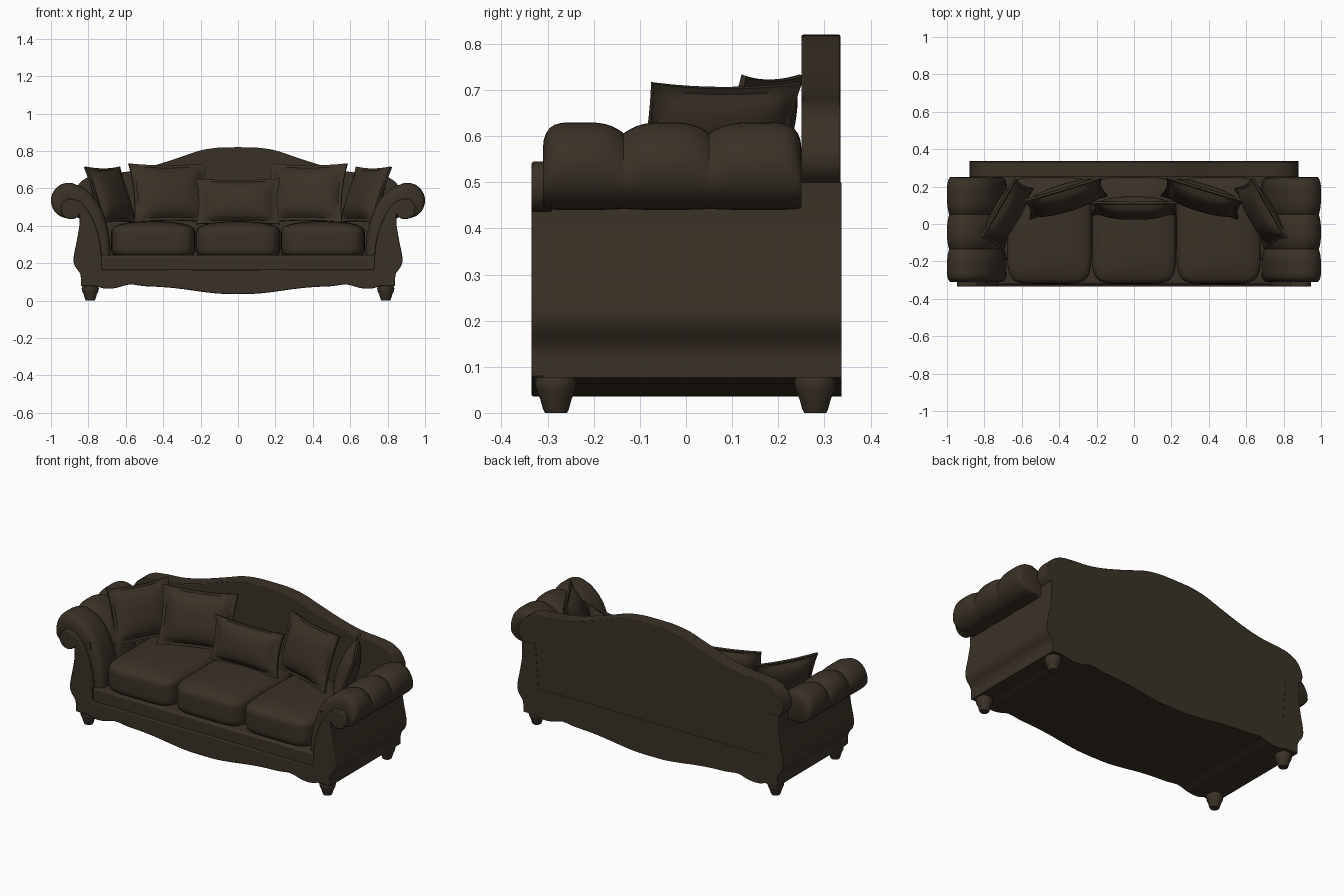
import bpy, bmesh, math
from mathutils import Vector, Matrix

cube = bpy.data.objects.get("Cube")
if cube:
    bpy.data.objects.remove(cube, do_unlink=True)

COLOUR = (0.042, 0.031, 0.020, 1)
leather = bpy.data.materials.new("dark brown leather")
leather.use_nodes = True
leather.diffuse_color = COLOUR
bsdf = leather.node_tree.nodes["Principled BSDF"]
bsdf.inputs["Base Color"].default_value = COLOUR
bsdf.inputs["Roughness"].default_value = 0.7


def finish(name, bm, bevel=0, angle=35):
    bmesh.ops.recalc_face_normals(bm, faces=bm.faces)
    mesh = bpy.data.meshes.new(name)
    bm.to_mesh(mesh)
    bm.free()
    mesh.materials.append(leather)
    ob = bpy.data.objects.new(name, mesh)
    bpy.context.collection.objects.link(ob)
    if bevel:
        mod = ob.modifiers.new("soft edge", 'BEVEL')
        mod.width, mod.segments, mod.limit_method = bevel, 2, 'ANGLE'
        mod.angle_limit = math.radians(50)
    bpy.ops.object.select_all(action='DESELECT')
    ob.select_set(True)
    bpy.context.view_layer.objects.active = ob
    bpy.ops.object.shade_smooth_by_angle(angle=math.radians(angle))
    return ob


def curve(pts, steps=4):
    """Smooth open curve through the points."""
    p = [Vector(q) for q in pts]
    p = [2 * p[0] - p[1]] + p + [2 * p[-1] - p[-2]]
    out = []
    for a, b, c, d in zip(p, p[1:], p[2:], p[3:]):
        for i in range(steps):
            t = i / steps
            out.append(0.5 * (2 * b + (c - a) * t + (2 * a - 5 * b + 4 * c - d) * t ** 2
                              + (3 * b - a - 3 * c + d) * t ** 3))
    return out + [p[-2]]


def arc(cx, cz, r, start, end, n):
    angles = [math.radians(start + (end - start) * i / n) for i in range(n + 1)]
    return [Vector((cx + r * math.cos(a), cz + r * math.sin(a))) for a in angles]


def mirrored(half):
    """Close a half outline that starts and ends on the centre line."""
    half = [Vector(p) for p in half]
    return half + [Vector((-p.x, p.y)) for p in reversed(half) if p.x > 1e-4]


def loft(name, sections, **kw):
    """Skin a list of (y, outline) sections and cap both ends."""
    bm = bmesh.new()
    rings = [[bm.verts.new((p.x, y, p.y)) for p in outline] for y, outline in sections]
    n = len(rings[0])
    for a, b in zip(rings, rings[1:]):
        for i in range(n):
            bm.faces.new((a[i], a[(i + 1) % n], b[(i + 1) % n], b[i]))
    bm.faces.new(rings[0])
    bm.faces.new(rings[-1])
    return finish(name, bm, **kw)


def slab(name, outline, y0, y1, **kw):
    return loft(name, [(y0, outline), (y1, outline)], **kw)


# Scalloped apron and swelling side, shared by carcass and front frame
apron = curve([(0, .035), (.1, .037), (.2, .048), (.3, .062), (.4, .072), (.5, .077),
               (.58, .086), (.65, .068), (.71, .064), (.76, .077)], 3)
side = curve([(.84, .077), (.843, .14), (.872, .185), (.879, .23), (.862, .32), (.848, .4)])

carcass = apron + side + [(.85, .5), (.76, .5), (.74, .24), (0, .24)]
slab("carcass", mirrored(carcass), -.31, .337)

scroll = arc(.893, .49, .055, 215, 460, 16)
inner = curve([(.84, .53), (.79, .46), (.752, .37), (.732, .27), (.73, .165)])
slab("front_frame", mirrored(apron + side + scroll + inner + [(0, .165)]),
     -.335, -.29, bevel=.006)

# Seat rail behind the frame, with a rounded top
slab("seat_rail", mirrored([(0, .13), (.735, .13), (.735, .243), (0, .243)]),
     -.325, -.2, bevel=.012)

# Serpentine back
crest = curve([(0, .82), (.1, .818), (.2, .803), (.3, .77), (.4, .737), (.5, .708), (.6, .688),
               (.7, .68), (.78, .668), (.84, .635), (.873, .58), (.872, .53), (.835, .49)])
slab("back_panel", mirrored(crest + [Vector((.82, .2)), Vector((0, .2))]), .25, .335, bevel=.004)

# Padded rolled arms in three lobes
pad = curve([(.68, .1), (.683, .3), (.70, .4), (.73, .49), (.775, .56), (.83, .607)], 3)
pad += arc(.905, .535, .095, 100, -110, 20) + [Vector((.84, .44)), Vector((.81, .38)), Vector((.79, .1))]
count = len(pad)
normals = []
for i in range(count):
    t = (pad[(i + 1) % count] - pad[i - 1]).normalized()
    normals.append(Vector((-t.y, t.x)))


def inset_pad(depth):
    ring = []
    for p, n in zip(pad, normals):
        weight = min(1, max(.1, .6 + n.y))
        ring.append(p - n * depth * weight)
    return ring


seams = [-.31, -.135, .05, .25]
sections = []
for k in range(3):
    mid, half = (seams[k] + seams[k + 1]) / 2, (seams[k + 1] - seams[k]) / 2
    for j in range(0 if k == 0 else 1, 17):
        t = -math.cos(math.pi * j / 16)
        outer_end = (k == 0 and t < 0) or (k == 2 and t > 0)
        depth = .055 * (1 - math.sqrt(max(0, 1 - abs(t) ** 5))) if outer_end else .024 * abs(t) ** 3
        sections.append((mid + half * t, inset_pad(depth)))
for s, label in ((1, "left"), (-1, "right")):
    loft(label + "_arm_pad",
         [(y, [Vector((p.x * s, p.y)) for p in ring]) for y, ring in sections], angle=50)


# Plump seat cushions with a crowned top
def seat_cushion(name, centre, half):
    bm = bmesh.new()
    bmesh.ops.create_cube(bm, size=2)
    bmesh.ops.subdivide_edges(bm, edges=bm.edges, cuts=15, use_grid_fill=True)
    for v in bm.verts:
        p = v.co
        p /= sum(abs(c) ** 6 for c in p) ** (1 / 6)
        if p.z > 0:
            p.z *= .78 + .22 * (1 - p.x ** 2) * (1 - p.y ** 4)
        v.co = Vector(a + b * c for a, b, c in zip(centre, half, p))
    # Piping bead around the front face
    return finish(name, bm, angle=60)


for s, label in ((-1, "right"), (0, "middle"), (1, "left")):
    seat_cushion(label + "_seat_cushion", (s * .453, -.035, .325), (.226, .285, .1))


# Throw pillows: puffed centre, flat flange and pointed corners
def pillow(name, loc, width, height, thick, lean, yaw):
    n = 22
    bm = bmesh.new()
    place = (Matrix.Translation(loc) @ Matrix.Rotation(math.radians(yaw), 4, 'Z')
             @ Matrix.Rotation(math.radians(-lean), 4, 'X'))
    for face in (-1, 1):
        grid = []
        for i in range(n + 1):
            row = []
            for j in range(n + 1):
                u, v = 2 * i / n - 1, 2 * j / n - 1
                a, b = min(1, abs(u) / .87), min(1, abs(v) / .87)
                puff = ((1 - a ** 2.5) * (1 - b ** 2.5)) ** .5
                x = u * width / 2 * (1 - .07 * (1 - v * v))
                z = v * height / 2 * (1 - .07 * (1 - u * u))
                y = face * (.006 + thick / 2 * puff)
                row.append(bm.verts.new(place @ Vector((x, y, z))))
            grid.append(row)
        for i in range(n):
            for j in range(n):
                bm.faces.new((grid[i][j], grid[i + 1][j], grid[i + 1][j + 1], grid[i][j + 1]))
    rim = [e for e in bm.edges if e.is_boundary]
    bmesh.ops.bridge_loops(bm, edges=rim)
    return finish(name, bm, angle=45)


pillow("middle_pillow", (0, .085, .53), .45, .25, .10, 14, 0)
for s, label in ((1, "left"), (-1, "right")):
    pillow(label + "_back_pillow", (s * .365, .14, .575), .43, .33, .11, 18, -s * 17)
    pillow(label + "_corner_pillow", (s * .68, .06, .565), .37, .32, .10, 20, -s * 60)

# Turned bun feet
foot = [(.024, 0), (.028, .008), (.034, .03), (.043, .05), (.046, .065), (.042, .078), (.042, .1)]
for x, xn in ((-.79, "right"), (.79, "left")):
    for y, yn in ((-.282, "front"), (.28, "back")):
        bm = bmesh.new()
        rings = []
        for r, z in foot:
            rings.append([bm.verts.new((x + r * math.cos(k * math.tau / 20),
                                        y + r * math.sin(k * math.tau / 20), z)) for k in range(20)])
        for a, b in zip(rings, rings[1:]):
            for k in range(20):
                bm.faces.new((a[k], a[(k + 1) % 20], b[(k + 1) % 20], b[k]))
        bm.faces.new(rings[0])
        bm.faces.new(rings[-1])
        finish(f"{yn}_{xn}_foot", bm, angle=40)
